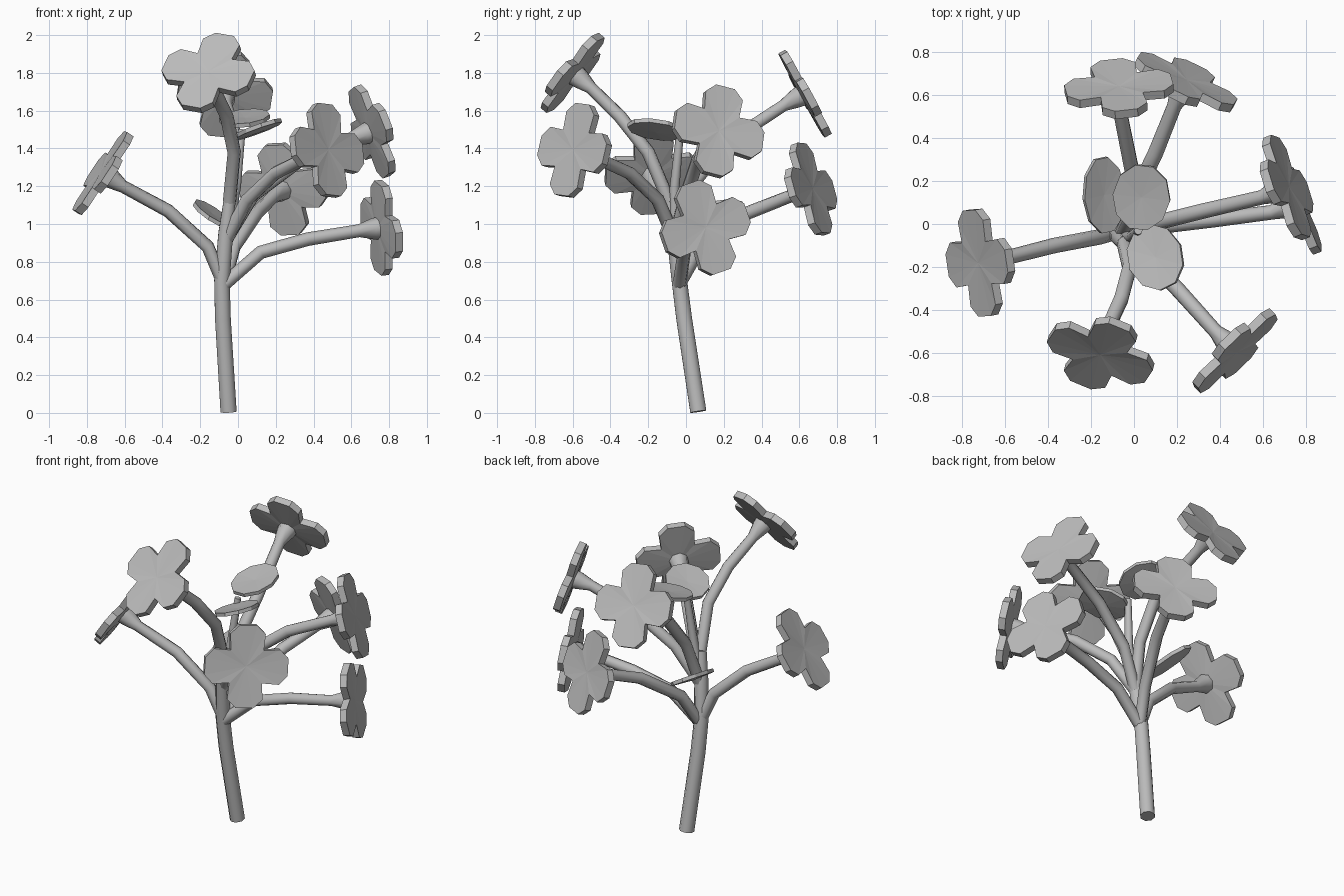
import bpy, bmesh
from math import radians, cos, sin
from mathutils import Vector, Matrix

cube = bpy.data.objects.get("Cube")
if cube:
    bpy.data.objects.remove(cube, do_unlink=True)

grey = bpy.data.materials.new("light_grey")
grey.use_nodes = True
colour = (0.5, 0.5, 0.5, 1)
grey.diffuse_color = colour
grey.node_tree.nodes["Principled BSDF"].inputs["Base Color"].default_value = colour


def add_object(name, mesh):
    ob = bpy.data.objects.new(name, mesh)
    bpy.context.collection.objects.link(ob)
    mesh.materials.clear()
    mesh.materials.append(grey)
    return ob


def tube(name, points, radii):
    """Eight-sided tube along a path, with a radius at each point."""
    curve = bpy.data.curves.new(name, "CURVE")
    curve.dimensions = "3D"
    curve.bevel_depth = 1
    curve.bevel_resolution = 2
    curve.use_fill_caps = True
    spline = curve.splines.new("POLY")
    spline.points.add(len(points) - 1)
    for p, co, r in zip(spline.points, points, radii):
        p.co = (*co, 1)
        p.radius = r
    temp = bpy.data.objects.new(name + "_path", curve)
    bpy.context.collection.objects.link(temp)
    graph = bpy.context.evaluated_depsgraph_get()
    mesh = bpy.data.meshes.new_from_object(temp.evaluated_get(graph))
    bpy.data.objects.remove(temp, do_unlink=True)
    ob = add_object(name, mesh)
    bpy.ops.object.select_all(action="DESELECT")
    ob.select_set(True)
    bpy.context.view_layer.objects.active = ob
    bpy.ops.object.shade_smooth_by_angle(angle=radians(50))


def plate(name, outline, thickness, dish, centre, normal, along):
    """Flat-sided plate: outline lies in the plane, x runs along the hint."""
    z = Vector(normal).normalized()
    x = Vector(along)
    x = (x - z * x.dot(z)).normalized()
    y = z.cross(x)
    frame = Matrix((x, y, z)).transposed()
    bm = bmesh.new()
    h = thickness / 2
    rings, hubs = [], []
    for side in (-h, h):
        rings.append([bm.verts.new((u, v, side)) for u, v in outline])
        hubs.append(bm.verts.new((0, 0, side - dish)))
    n = len(outline)
    low, high = rings
    for i in range(n):
        j = (i + 1) % n
        bm.faces.new((low[j], low[i], hubs[0]))
        bm.faces.new((high[i], high[j], hubs[1]))
        bm.faces.new((low[i], low[j], high[j], high[i]))
    bm.transform(Matrix.Translation(centre) @ frame.to_4x4())
    mesh = bpy.data.meshes.new(name)
    bm.to_mesh(mesh)
    bm.free()
    add_object(name, mesh)


# Four-petal outline
petal = [(-45, 0.14), (-28, 0.225), (-12, 0.255), (12, 0.255), (28, 0.225)]
blossom = []
for k in range(4):
    for a, r in petal:
        t = radians(a + 90 * k)
        blossom.append((r * cos(t), r * sin(t)))

# Main stem
tube("main_stem",
     [(-0.05, 0.065, 0.007), (-0.08, -0.01, 0.5), (-0.085, -0.035, 0.7),
      (-0.065, -0.065, 0.95), (-0.045, -0.09, 1.12)],
     [0.046, 0.045, 0.044, 0.042, 0.034])

# Each flower: centre, facing, direction of one petal, branch path
low_fork = (-0.075, -0.035, 0.68)
high_fork = (-0.06, -0.06, 0.92)
flowers = {
    "top_front": ((-0.155, -0.6, 1.8), (-0.2, -0.75, 0.62), (0.08, 0.12, 0.17),
                  [(-0.045, -0.09, 1.12), (-0.02, -0.2, 1.38), (-0.06, -0.35, 1.57)]),
    "front_left": ((0.47, -0.59, 1.39), (0.68, -0.68, 0.22), (-0.03, 0.06, 0.22),
                   [high_fork, (0.05, -0.15, 1.13), (0.2, -0.3, 1.27)]),
    "upper_left": ((0.71, 0.17, 1.49), (0.88, 0.35, 0.3), (-0.09, 0.03, 0.22),
                   [high_fork, (0.08, 0, 1.15), (0.32, 0.06, 1.33)]),
    "lower_left": ((0.76, 0.1, 0.98), (0.92, 0.35, 0.12), (0, -0.07, 0.2),
                   [low_fork, (0.12, -0.01, 0.85), (0.37, 0.02, 0.92)]),
    "right": ((-0.715, -0.18, 1.27), (-0.82, -0.15, 0.55), (-0.03, 0.2, 0.01),
              [low_fork, (-0.16, -0.06, 0.88), (-0.37, -0.1, 1.07)]),
    "top_back": ((-0.07, 0.63, 1.69), (-0.05, 0.87, 0.48), (0.19, 0.02, -0.02),
                 [high_fork, (-0.02, 0.03, 1.2), (0, 0.2, 1.42)]),
    "lower_back": ((0.24, 0.66, 1.185), (0.4, 0.85, 0.3), (-0.04, -0.06, 0.22),
                   [low_fork, (-0.02, 0.08, 0.88), (0.1, 0.33, 1.06)]),
}
for name, (centre, facing, hint, path) in flowers.items():
    plate(name + "_flower", blossom, 0.042, 0.008, centre, facing, hint)
    c, n = Vector(centre), Vector(facing).normalized()
    cup = [c - n * d for d in (0.13, 0.05, 0.015)]
    tube(name + "_branch", path + cup, [0.036] * len(path) + [0.034, 0.056, 0.06])

# Leaf stalk
tube("leaf_stalk", [high_fork, (-0.01, -0.06, 1.2), (0.02, -0.03, 1.5)],
     [0.03, 0.026, 0.02])

# Leaves: centre, facing, long direction, length, width
leaves = {
    "upper_back_leaf": ((0.035, 0.125, 1.56), (-0.1, -0.25, 1), (0.1, 1, 0.2), 0.32, 0.27),
    "upper_front_leaf": ((0.1, -0.155, 1.5), (-0.35, 0.1, 1), (0.45, -1, 0.2), 0.32, 0.27),
    "lower_leaf": ((-0.14, 0.135, 1.055), (0.5, -0.15, 0.84), (-0.1, 1, 0.2), 0.37, 0.22),
}
oval = [(cos(radians(a)), sin(radians(a))) for a in range(18, 360, 36)]
for name, (centre, facing, along, length, width) in leaves.items():
    shape = [(u * length / 2, v * width / 2) for u, v in oval]
    plate(name, shape, 0.022, 0.008, centre, facing, along)
